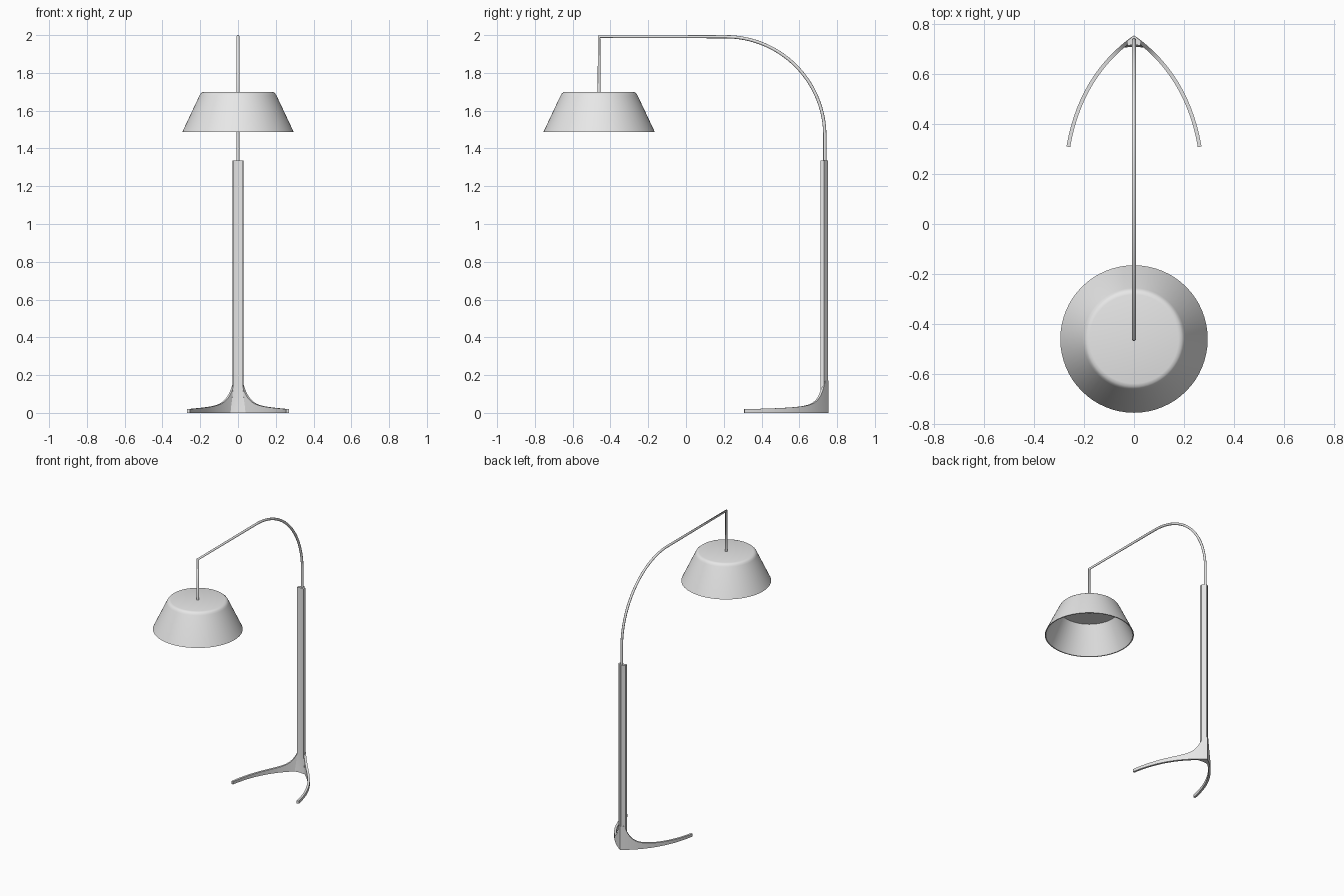
import bpy, bmesh, math
from mathutils import Vector

if "Cube" in bpy.data.objects:
    bpy.data.objects.remove(bpy.data.objects["Cube"], do_unlink=True)

grey = bpy.data.materials.new("light grey metal")
grey.use_nodes = True
COLOUR = (0.8, 0.8, 0.8, 1)
grey.diffuse_color = COLOUR
grey.node_tree.nodes["Principled BSDF"].inputs["Base Color"].default_value = COLOUR


def finish(name, bm, angle=35):
    """Turn a bmesh into a shaded object."""
    bmesh.ops.recalc_face_normals(bm, faces=bm.faces)
    mesh = bpy.data.meshes.new(name)
    bm.to_mesh(mesh)
    bm.free()
    mesh.materials.append(grey)
    obj = bpy.data.objects.new(name, mesh)
    bpy.context.collection.objects.link(obj)
    bpy.ops.object.select_all(action='DESELECT')
    bpy.context.view_layer.objects.active = obj
    obj.select_set(True)
    bpy.ops.object.shade_smooth_by_angle(angle=math.radians(angle))
    return obj


def loft(name, rings):
    """Skin closed rings of points and cap both ends."""
    bm = bmesh.new()
    loops = [[bm.verts.new(p) for p in ring] for ring in rings]
    for a, b in zip(loops, loops[1:]):
        for i in range(len(a)):
            j = (i + 1) % len(a)
            bm.faces.new((a[i], a[j], b[j], b[i]))
    bm.faces.new(loops[0])
    bm.faces.new(loops[-1])
    return finish(name, bm)


def lathe(name, profile, centre_y, steps=64):
    """Spin an (r, z) profile around a vertical axis."""
    bm = bmesh.new()
    axis = Vector((0, centre_y, 0))
    verts = [bm.verts.new((r, centre_y, z)) for r, z in profile]
    edges = [bm.edges.new(pair) for pair in zip(verts, verts[1:])]
    bmesh.ops.spin(bm, geom=verts + edges, cent=axis, axis=(0, 0, 1),
                   angle=math.tau, steps=steps)
    bmesh.ops.remove_doubles(bm, verts=bm.verts, dist=0.0001)
    return finish(name, bm)


# Pole: folded triangular section that flares towards the floor
def pole_ring(z):
    flare = max(0, 1 - z / 0.17) ** 2
    w, side, front = 0.028 + 0.016 * flare, 0.731 - 0.012 * flare, 0.713 - 0.008 * flare
    half = [(w, side), (w - 0.002, front)]
    outline = [(0.004, 0.752)] + half + [(0, front + 0.005)]
    outline += [(-x, y) for x, y in reversed(half)] + [(-0.004, 0.752)]
    return [(x, y, z) for x, y in outline]


loft("pole", [pole_ring(z) for z in (0, 0.03, 0.06, 0.09, 0.12, 0.17, 1.335)])


# Legs: curved upright blades sweeping forward, mirrored left to right
START, BEND, TIP = Vector((0, 0.755)), Vector((0.22, 0.6)), Vector((0.27, 0.31))


def leg_ring(t):
    p = START * (1 - t) ** 2 + BEND * (2 * t * (1 - t)) + TIP * t * t
    d = ((BEND - START) * (1 - t) + (TIP - BEND) * t).normalized()
    q = p + Vector((d.y, -d.x)) * 0.015
    x = max(p.x, 0.024)
    h = 0.02 + 0.024 * (1 - x / TIP.x) + 0.125 * math.exp((0.025 - x) / 0.033)
    return [(p.x, p.y, 0), (q.x, q.y, 0), (q.x, q.y, h), (p.x, p.y, h)]


legs = loft("legs", [leg_ring(i / 40) for i in range(41)])
legs.modifiers.new("mirror", 'MIRROR')

# Arm: thin tube rising from the pole, arching over and dropping to the shade
LAMP_Y, ARM_Y, TOP, R = -0.46, 0.735, 1.9915, 0.525
path = [(ARM_Y, 1.2)]
for i in range(33):
    a = math.pi / 2 * i / 32
    path.append((ARM_Y - R + R * math.cos(a), TOP - R + R * math.sin(a)))
path += [(LAMP_Y, TOP), (LAMP_Y, 1.66)]
curve = bpy.data.curves.new("arm", 'CURVE')
curve.dimensions = '3D'
curve.bevel_depth = 0.0085
curve.bevel_resolution = 4
curve.use_fill_caps = True
spline = curve.splines.new('POLY')
spline.points.add(len(path) - 1)
for point, (y, z) in zip(spline.points, path):
    point.co = (0, y, z, 1)
spline.use_smooth = True
curve.materials.append(grey)
arm = bpy.data.objects.new("arm", curve)
bpy.context.collection.objects.link(arm)

# Shade: truncated cone with a rounded shoulder, hollow underneath
lathe("shade", [(0, 1.7), (0.178, 1.7), (0.19, 1.697), (0.198, 1.69), (0.204, 1.68),
                (0.295, 1.487), (0.288, 1.487), (0.197, 1.682), (0, 1.682)], LAMP_Y)

# Socket: small fitting under the shade top
lathe("socket", [(0, 1.685), (0.014, 1.685), (0.014, 1.655), (0, 1.655)], LAMP_Y, 24)
